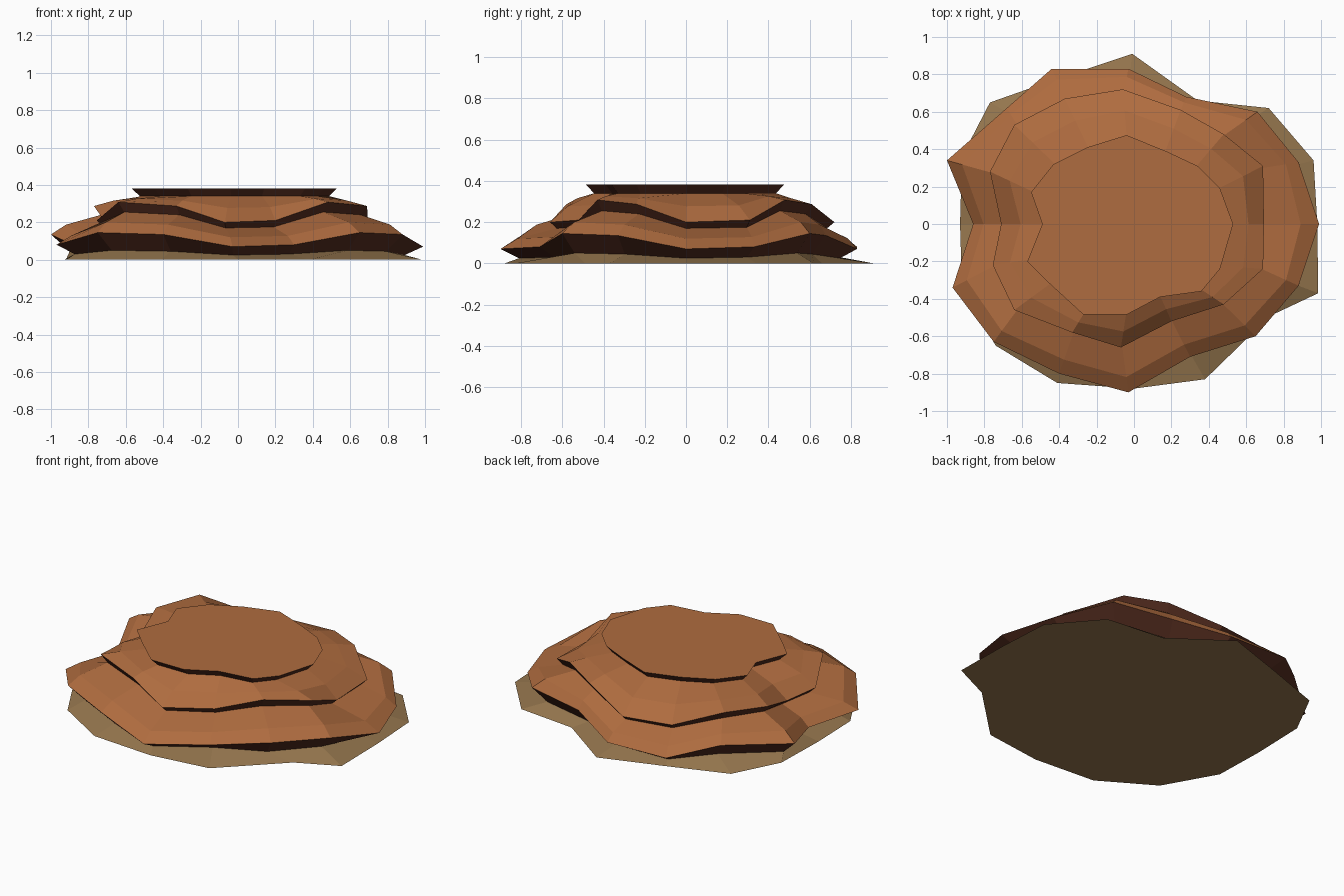
import bpy, bmesh

if "Cube" in bpy.data.objects:
    bpy.data.objects.remove(bpy.data.objects["Cube"])


def material(name, rgb):
    m = bpy.data.materials.new(name)
    m.diffuse_color = (*rgb, 1)
    m.use_nodes = True
    m.node_tree.nodes["Principled BSDF"].inputs["Base Color"].default_value = m.diffuse_color
    return m


# Outlines, 16 corners each, counter-clockwise from +x
base = [(.98, 0), (.96, .34), (.72, .62), (.34, .66), (-.01, .91), (-.40, .78),
        (-.77, .65), (-.92, .36), (-.93, 0), (-.92, -.33), (-.74, -.65),
        (-.41, -.85), (0, -.88), (.38, -.83), (.73, -.49), (.985, -.37)]
lower = [(.99, 0), (.88, .33), (.66, .60), (.28, .68), (-.03, .83), (-.44, .83),
         (-.68, .62), (-1.0, .34), (-.86, 0), (-.97, -.34), (-.75, -.63),
         (-.40, -.80), (-.03, -.90), (.30, -.71), (.65, -.60), (.88, -.33)]
upper = [(.695, 0), (.69, .31), (.48, .48), (.25, .61), (-.06, .72), (-.37, .67),
         (-.64, .53), (-.77, .28), (-.71, 0), (-.755, -.22), (-.64, -.46),
         (-.33, -.58), (-.07, -.66), (.20, -.52), (.48, -.43), (.69, -.24)]
cap = [(.53, 0), (.46, .19), (.34, .31), (.17, .39), (-.04, .475), (-.25, .41),
       (-.43, .32), (-.55, .17), (-.49, 0), (-.57, -.20), (-.45, -.32),
       (-.27, -.485), (-.04, -.485), (.14, -.39), (.36, -.36), (.46, -.24)]


def ring(outline, heights, scale=1):
    """Scaled outline whose height pattern repeats four times around."""
    return [(x * scale, y * scale, heights[i % len(heights)])
            for i, (x, y) in enumerate(outline)]


def between(a, b, t, tz):
    return [(p[0] + (q[0] - p[0]) * t, p[1] + (q[1] - p[1]) * t,
             p[2] + (q[2] - p[2]) * tz) for p, q in zip(a, b)]


# Rings from ground to top: each ledge has a tucked-in foot and a wavy lip
ground = ring(base, [0])
foot1 = ring(lower, [.025, .03, .05, .045], .9)
lip1 = ring(lower, [.07, .08, .145, .135])
foot2 = ring(upper, [.17, .175, .255, .24], .95)
lip2 = ring(upper, [.20, .21, .308, .287])
foot3 = ring(cap, [.34], .92)
top = ring(cap, [.382])
slope1 = between(lip1, foot2, .3, .5)
slope2 = between(lip2, foot3, .4, .55)
rings = [ground, foot1, lip1, slope1, foot2, lip2, slope2, foot3, top]
SAND, ROCK, DARK = 0, 1, 2
bands = [SAND, DARK, ROCK, ROCK, DARK, ROCK, ROCK, DARK]

# Layered rock skin
bm = bmesh.new()
loops = [[bm.verts.new(p) for p in r] for r in rings]
for a, b, mat in zip(loops, loops[1:], bands):
    for i in range(16):
        j = (i + 1) % 16
        bm.faces.new((a[i], a[j], b[j], b[i])).material_index = mat
bm.faces.new(loops[0][::-1]).material_index = SAND
bm.faces.new(loops[-1]).material_index = ROCK
mesh = bpy.data.meshes.new("layered_rock")
bm.to_mesh(mesh)
bm.free()
for m in (material("sand", (.30, .18, .075)), material("rock", (.43, .15, .05)),
          material("dark_strata", (.09, .026, .014))):
    mesh.materials.append(m)
rock = bpy.data.objects.new("layered_rock", mesh)
bpy.context.collection.objects.link(rock)
